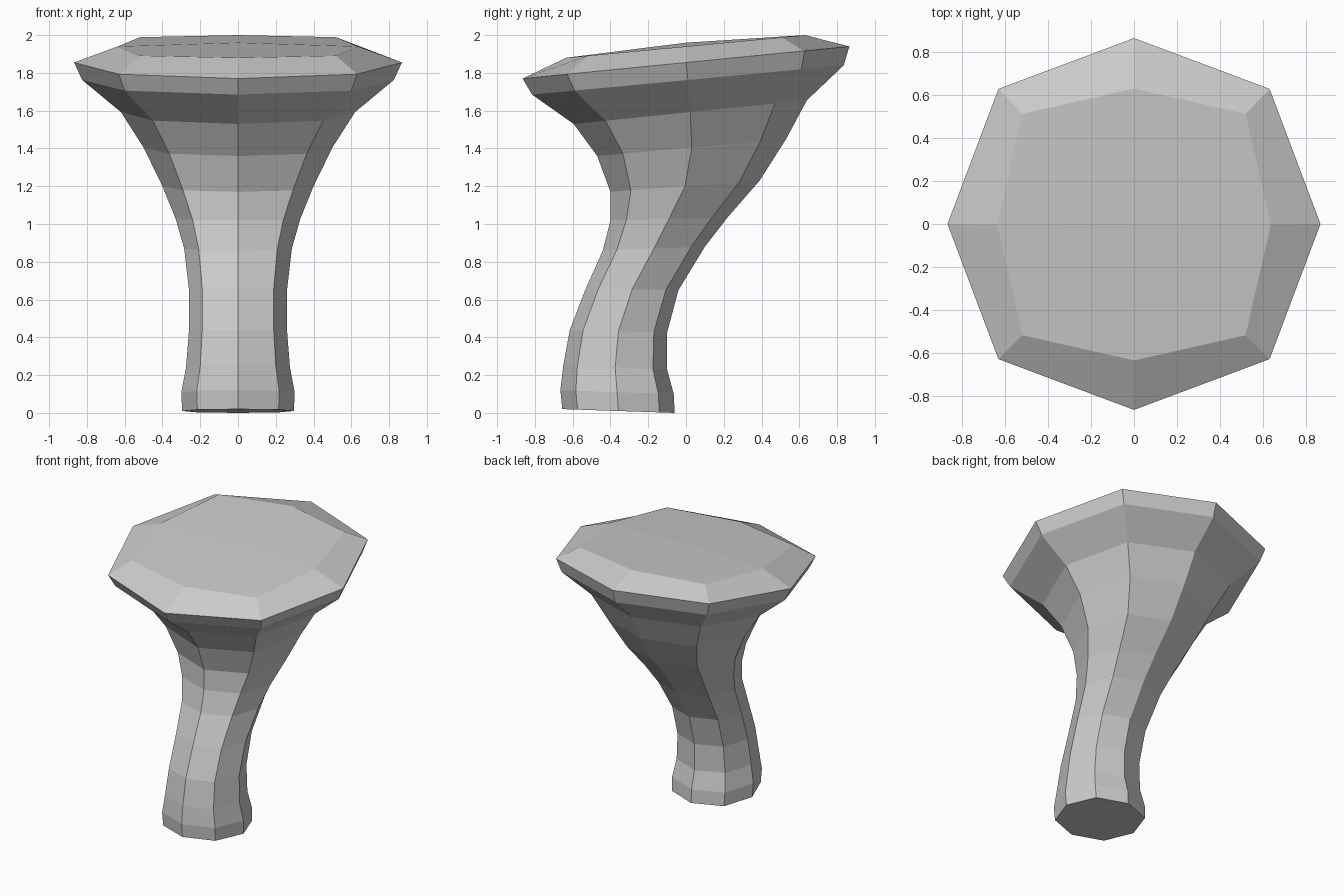
import bpy, bmesh

if "Cube" in bpy.data.objects:
    bpy.data.objects.remove(bpy.data.objects["Cube"])

# Octagonal rings: front y, front z, back y, back z, half width in x
RINGS = [
    (-0.655, 0.02, -0.06, 0.00, 0.296),
    (-0.665, 0.12, -0.065, 0.10, 0.30),
    (-0.65, 0.25, -0.10, 0.23, 0.275),
    (-0.615, 0.44, -0.10, 0.425, 0.26),
    (-0.53, 0.66, -0.04, 0.65, 0.26),
    (-0.44, 0.86, 0.10, 0.88, 0.285),
    (-0.40, 1.02, 0.22, 1.035, 0.33),
    (-0.40, 1.17, 0.39, 1.23, 0.40),
    (-0.47, 1.36, 0.53, 1.45, 0.50),
    (-0.595, 1.53, 0.64, 1.655, 0.62),
    (-0.815, 1.685, 0.835, 1.84, 0.825),
    (-0.865, 1.77, 0.865, 1.94, 0.868),
    (-0.635, 1.88, 0.63, 2.00, 0.637),
]
D = 0.727       # diagonal corners of a ring, slightly fuller than round
D_TOP = 0.815   # squarer ring on the cap


def make_ring(bm, data, d):
    fy, fz, by, bz, w = data
    unit = [(0, -1), (d, -d), (1, 0), (d, d), (0, 1), (-d, d), (-1, 0), (-d, -d)]
    cy, cz, hy, hz = (fy + by) / 2, (fz + bz) / 2, (by - fy) / 2, (bz - fz) / 2
    return [bm.verts.new((w * u, cy + hy * v, cz + hz * v)) for u, v in unit]


bm = bmesh.new()
rings = [make_ring(bm, r, D_TOP if r is RINGS[-1] else D) for r in RINGS]

# Walls of the bent stem, flared head and bevelled rim
for a, b in zip(rings, rings[1:]):
    for i in range(8):
        j = (i + 1) % 8
        bm.faces.new((a[i], a[j], b[j], b[i]))

# Foot, and gently domed top of four quads
bm.faces.new(rings[0][::-1])
top = rings[-1]
centre = bm.verts.new((0, 0, 1.96))
for i in range(0, 8, 2):
    bm.faces.new((top[i], top[i + 1], top[(i + 2) % 8], centre))

bmesh.ops.recalc_face_normals(bm, faces=bm.faces)
mesh = bpy.data.meshes.new("flared_stalk")
bm.to_mesh(mesh)
bm.free()
bpy.context.collection.objects.link(bpy.data.objects.new("flared_stalk", mesh))
